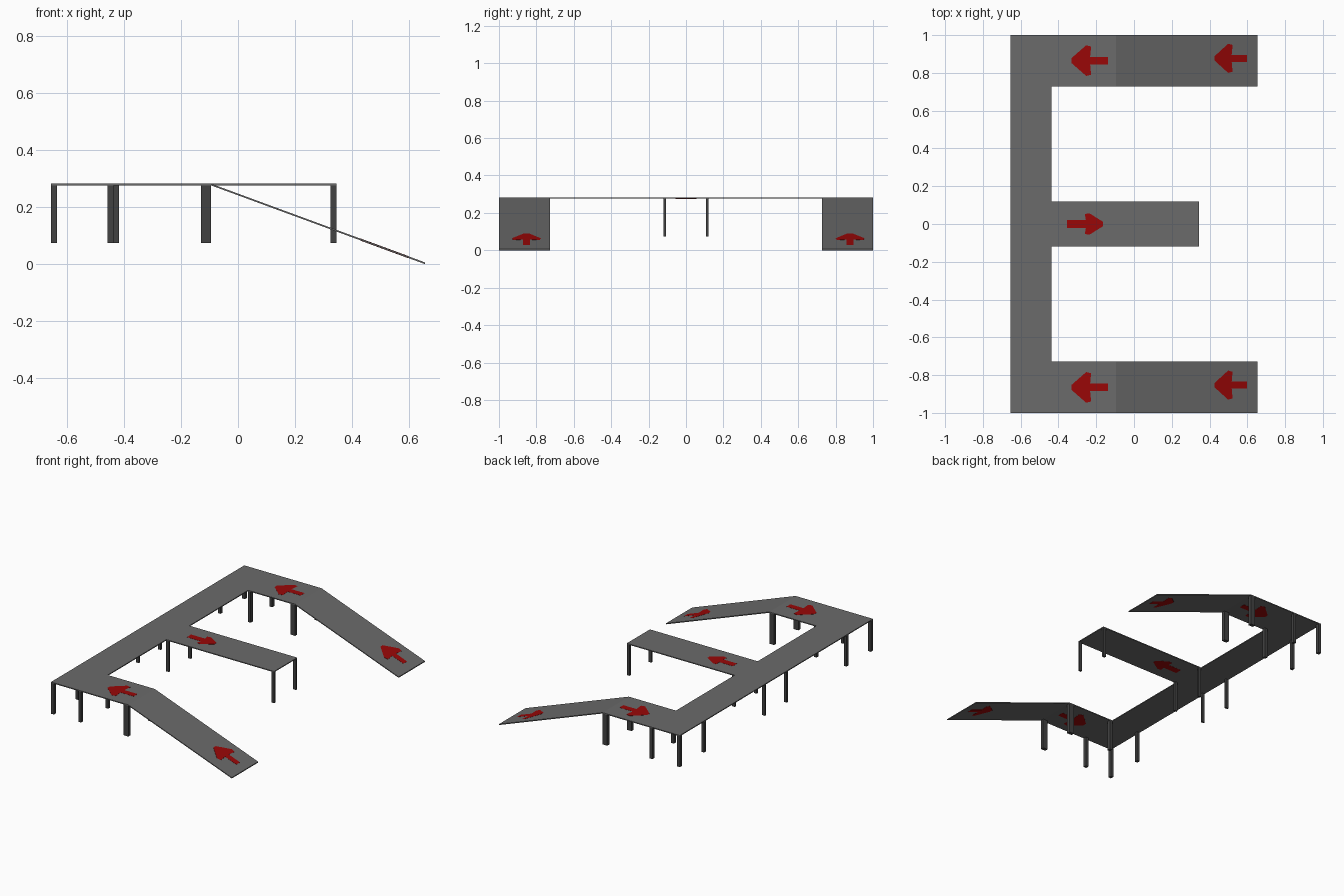
import bpy, bmesh

if "Cube" in bpy.data.objects:
    bpy.data.objects.remove(bpy.data.objects["Cube"])

X0, XS, XF, XM, XR = -0.655, -0.436, -0.095, 0.345, 0.655   # back, spine, flat end, middle end, ramp end
YI, YM = 0.727, 0.119                                       # inner arm edge, middle half width
TOP, THICK, LEG_Z = 0.282, 0.006, 0.074


def material(name, col):
    m = bpy.data.materials.new(name)
    m.diffuse_color = (*col, 1)
    m.use_nodes = True
    m.node_tree.nodes["Principled BSDF"].inputs["Base Color"].default_value = m.diffuse_color
    return m


GREY = material("deck grey", (0.145, 0.145, 0.145))
DARK = material("leg dark grey", (0.055, 0.055, 0.055))
RED = material("arrow red", (0.32, 0.002, 0.002))


def level(x):
    return TOP


def slope(x):
    """Top surface height of the ramps."""
    return TOP + (THICK - TOP) * (x - XF) / (XR - XF)


def slab(name, outline, height, top_off, bottom_off, mat):
    """Extrude an xy outline downwards from a height function."""
    bm = bmesh.new()
    top = bm.faces.new([bm.verts.new((x, y, height(x) + top_off)) for x, y in outline])
    ext = bmesh.ops.extrude_face_region(bm, geom=[top], use_keep_orig=True)
    for v in [g for g in ext["geom"] if isinstance(g, bmesh.types.BMVert)]:
        v.co.z += bottom_off - top_off
    bmesh.ops.recalc_face_normals(bm, faces=bm.faces)
    me = bpy.data.meshes.new(name)
    bm.to_mesh(me)
    bm.free()
    me.materials.append(mat)
    ob = bpy.data.objects.new(name, me)
    bpy.context.collection.objects.link(ob)
    return ob


# E-shaped level deck
half = [(XM, YM), (XS, YM), (XS, YI), (XF, YI), (XF, 1), (X0, 1)]
slab("deck", half + [(x, -y) for x, y in reversed(half)], level, 0, -THICK, GREY)

# Entry ramps
for side, s in (("right", -1), ("left", 1)):
    slab(f"{side}_ramp", [(XF, s * YI), (XR, s * YI), (XR, s), (XF, s)],
         slope, 0, -THICK, GREY)

# Legs: (x centre, |y| outer edge, x width, y width), mirrored across y
A, B = 0.022, 0.012
legs = [(X0 + 0.01, 1, 0.02, A), (X0 + 0.01, YI + A, 0.02, A), (X0 + 0.01, YM, 0.02, B),
        (-0.447, 1, 0.02, A), (-0.427, YI + A, 0.02, A), (-0.427, YM, 0.02, B),
        (-0.112, 1, 0.034, A), (-0.112, YI + A, 0.034, A), (XM - 0.01, YM, 0.02, B)]
for i, (x, ye, w, d) in enumerate(legs):
    for side, s in (("right", -1), ("left", 1)):
        a, b = x - w / 2, x + w / 2
        slab(f"leg_{side}_{i + 1}",
             [(a, s * ye), (b, s * ye), (b, s * (ye - d)), (a, s * (ye - d))],
             lambda _: 0, TOP - THICK, LEG_Z, DARK)


# Painted arrows, thin plates showing on both faces of the deck
def arrow(name, tip, tail, yc, hw, sw, head, height):
    d = 1 if tail > tip else -1
    up = [(tip, 0.012), (tip + d * head * 0.75, hw), (tip + d * head, hw * 0.92),
          (tip + d * head * 0.95, sw), (tail, sw)]
    pts = [(x, yc + y) for x, y in up] + [(x, yc - y) for x, y in reversed(up)]
    slab(name, pts, height, 0.0008, -THICK - 0.0008, RED)


for side, s, y1, y2 in (("right", -1, -0.865, -0.853), ("left", 1, 0.865, 0.877)):
    arrow(f"{side}_deck_arrow", -0.332, -0.137, y1, 0.081, 0.02, 0.105, level)
    arrow(f"{side}_ramp_arrow", 0.427, 0.598, y2, 0.077, 0.019, 0.095, slope)
arrow("middle_arrow", -0.165, -0.355, 0, 0.057, 0.022, 0.095, level)
